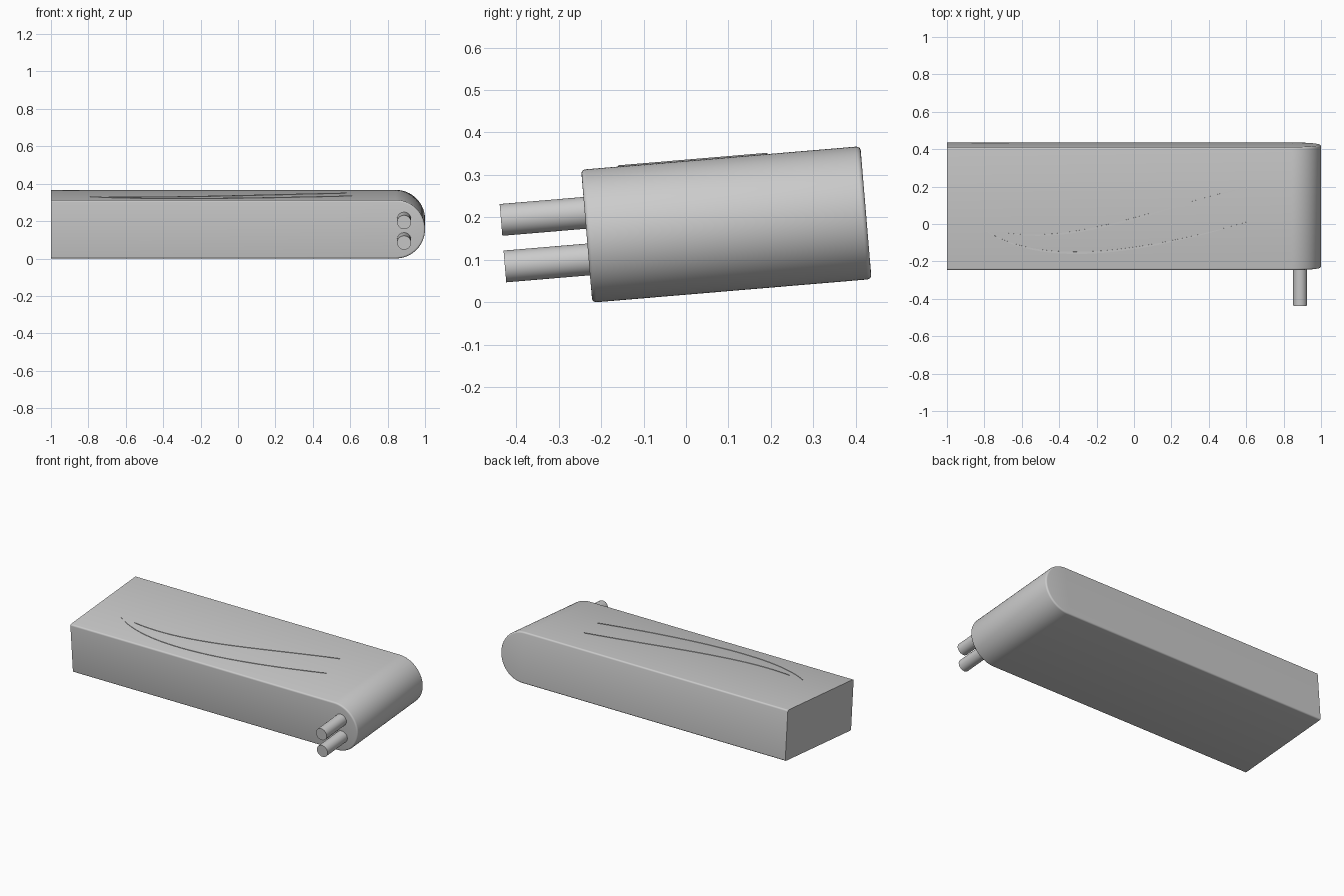
import bpy, bmesh, math
from mathutils import Matrix, Vector

cube = bpy.data.objects.get("Cube")
if cube:
    bpy.data.objects.remove(cube)

grey = bpy.data.materials.new("plain_grey")
grey.use_nodes = True
grey.diffuse_color = (0.6, 0.6, 0.6, 1)
grey.node_tree.nodes["Principled BSDF"].inputs["Base Color"].default_value = (0.6, 0.6, 0.6, 1)

# Everything is built upright, then tipped back by one shared transform
TILT = Matrix.Translation((0, 0.095, 0.1835)) @ Matrix.Rotation(math.radians(4.8), 4, "X")
HALF_DEPTH = 0.33
R = 0.157


def add_object(name, bm):
    bmesh.ops.recalc_face_normals(bm, faces=bm.faces)
    mesh = bpy.data.meshes.new(name)
    bm.to_mesh(mesh)
    bm.free()
    mesh.materials.append(grey)
    mesh.transform(TILT)
    obj = bpy.data.objects.new(name, mesh)
    bpy.context.collection.objects.link(obj)
    bpy.ops.object.select_all(action="DESELECT")
    obj.select_set(True)
    bpy.context.view_layer.objects.active = obj
    bpy.ops.object.shade_smooth_by_angle(angle=math.radians(35))
    return obj


# Body: slab with one half-round end, softened front and back rims
bm = bmesh.new()
steps = 40
profile = [(-1.2, R), (-1.2, -R)]
for i in range(steps + 1):
    a = math.pi * (i / steps - 0.5)
    profile.append((1 - R + R * math.cos(a), R * math.sin(a)))
cap = bm.faces.new([bm.verts.new((x, -HALF_DEPTH, z)) for x, z in profile])
extruded = bmesh.ops.extrude_face_region(bm, geom=[cap], use_keep_orig=True)["geom"]
moved = [v for v in extruded if isinstance(v, bmesh.types.BMVert)]
bmesh.ops.translate(bm, verts=moved, vec=(0, 2 * HALF_DEPTH, 0))
bmesh.ops.recalc_face_normals(bm, faces=bm.faces)
rims = [e for e in bm.edges if abs(e.verts[0].co.y - e.verts[1].co.y) < 1e-5]
bmesh.ops.bevel(bm, geom=rims, offset=0.01, segments=4, profile=0.5, affect="EDGES")
# Trim the other end flat and sharp
cut = bmesh.ops.bisect_plane(bm, geom=bm.verts[:] + bm.edges[:] + bm.faces[:],
                             plane_co=(-1, 0, 0), plane_no=(-1, 0, 0), clear_outer=True)
end_edges = [e for e in cut["geom_cut"] if isinstance(e, bmesh.types.BMEdge)]
bmesh.ops.contextual_create(bm, geom=end_edges)
add_object("body", bm)

# Pair of round pins on the front
for name, z in (("upper_pin", 0.055), ("lower_pin", -0.055)):
    bm = bmesh.new()
    place = Matrix.Translation((0.888, -0.4265, z)) @ Matrix.Rotation(math.pi / 2, 4, "X")
    bmesh.ops.create_cone(bm, cap_ends=True, segments=40, radius1=0.0375,
                          radius2=0.0375, depth=0.203, matrix=place)
    add_object(name, bm)


# Thin raised strokes sweeping across the top
def stroke(name, points, width=0.012, height=0.003, count=40):
    p = [Vector((x, y - 0.11, 0)) for x, y in points]
    bm = bmesh.new()
    rows = []
    for i in range(count + 1):
        t = i / count
        s = 1 - t
        c = s**3 * p[0] + 3 * s * s * t * p[1] + 3 * s * t * t * p[2] + t**3 * p[3]
        w = width * math.sin(math.pi * (0.05 + 0.9 * t)) / 2
        rows.append([bm.verts.new((c.x, c.y + side * w, R + h))
                     for side, h in ((-1, -height), (-1, height), (1, height), (1, -height))])
    for a, b in zip(rows, rows[1:]):
        for k in range(4):
            j = (k + 1) % 4
            bm.faces.new((a[k], a[j], b[j], b[k]))
    bm.faces.new(rows[0])
    bm.faces.new(rows[-1])
    add_object(name, bm)


stroke("rear_stroke", [(-0.69, -0.02), (-0.3, -0.08), (0.1, 0.1), (0.58, 0.22)])
stroke("front_stroke", [(-0.79, -0.01), (-0.5, -0.2), (0.0, -0.14), (0.61, 0.04)])
